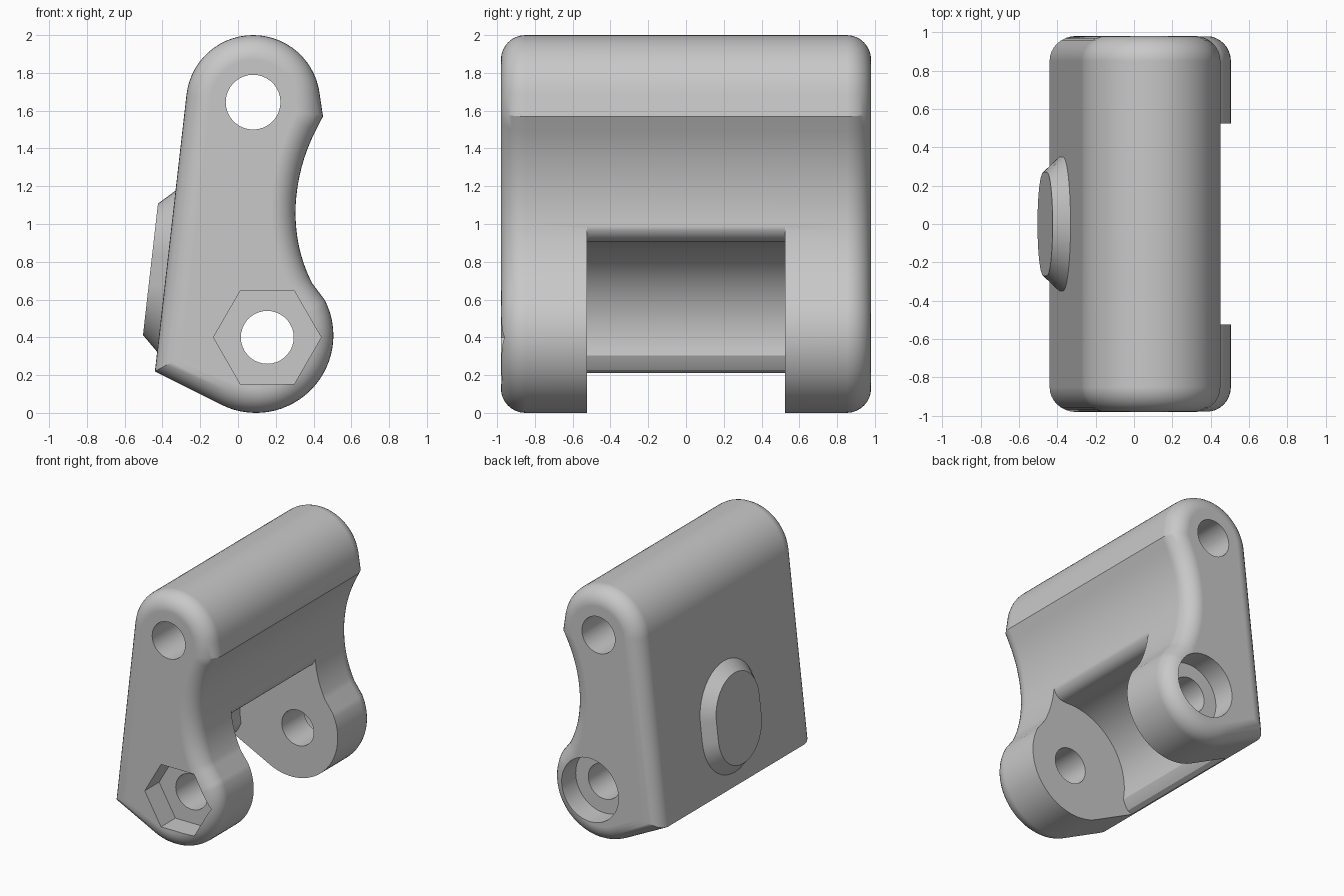
import bpy, bmesh, math
from math import sin, cos, radians
from mathutils import Vector

cube = bpy.data.objects.get("Cube")
if cube:
    bpy.data.objects.remove(cube, do_unlink=True)

HALF, FILLET = 0.98, 0.13
TOP_PIN = (0.08, 1.645)
LOW_PIN = (0.155, 0.40)

grey = bpy.data.materials.new("plain grey")
grey.use_nodes = True
colour = (0.58, 0.58, 0.58, 1)
grey.diffuse_color = colour
grey.node_tree.nodes["Principled BSDF"].inputs["Base Color"].default_value = colour


def arc(centre, r, a0, a1, n):
    """Points on an arc in the xz plane, angles in degrees."""
    angles = [radians(a0 + (a1 - a0) * i / n) for i in range(n + 1)]
    return [Vector((centre[0] + r * cos(a), centre[1] + r * sin(a))) for a in angles]


def inset(pts, d):
    """Mitred inward offset of a clockwise outline."""
    out = []
    for i, p in enumerate(pts):
        e0 = (p - pts[i - 1]).normalized()
        e1 = (pts[(i + 1) % len(pts)] - p).normalized()
        n0, n1 = Vector((e0.y, -e0.x)), Vector((e1.y, -e1.x))
        out.append(p + (n0 + n1) * d / (1 + n0.dot(n1)))
    return out


def loft(name, rows):
    """Closed solid through matching loops of 3D points."""
    bm = bmesh.new()
    loops = [[bm.verts.new(p) for p in row] for row in rows]
    n = len(loops[0])
    for a, b in zip(loops, loops[1:]):
        for i in range(n):
            j = (i + 1) % n
            bm.faces.new((a[i], a[j], b[j], b[i]))
    bm.faces.new(loops[0][::-1])
    bm.faces.new(loops[-1])
    if bm.calc_volume(signed=True) < 0:
        bmesh.ops.reverse_faces(bm, faces=bm.faces)
    mesh = bpy.data.meshes.new(name)
    bm.to_mesh(mesh)
    bm.free()
    mesh.materials.append(grey)
    obj = bpy.data.objects.new(name, mesh)
    bpy.context.collection.objects.link(obj)
    return obj


def at_y(pts, y):
    return [Vector((p.x, y, p.y)) for p in pts]


def prism(name, pts, y0, y1):
    return loft(name, [at_y(pts, y0), at_y(pts, y1)])


def activate(obj):
    bpy.ops.object.select_all(action='DESELECT')
    obj.select_set(True)
    bpy.context.view_layer.objects.active = obj


def cut(obj, cutter):
    cutter.hide_render = True
    mod = obj.modifiers.new("cut", 'BOOLEAN')
    mod.operation = 'DIFFERENCE'
    mod.solver = 'EXACT'
    mod.object = cutter
    activate(obj)
    bpy.ops.object.modifier_apply(modifier=mod.name)
    bpy.data.objects.remove(cutter, do_unlink=True)


def finish(obj):
    activate(obj)
    bpy.ops.object.shade_smooth_by_angle(angle=radians(25))
    mod = obj.modifiers.new("clean shading", 'WEIGHTED_NORMAL')
    mod.keep_sharp = True


# Side outline, clockwise from the back corner
outline = [Vector((-0.44, 0.22))]
outline += arc(TOP_PIN, 0.355, 173.4, 6.6, 28)
outline += [Vector((0.45, 1.57))]
outline += arc((1.28, 1.05), 0.976, 153, 180, 9)
outline += arc((1.105, 1.05), 0.80, 180, 207, 9)[1:]
outline += arc((0.095, 0.41), 0.41, 27, -117, 28)

# Body with rounded end rims
STEPS = 8
rims = []
for i in range(STEPS + 1):
    a = radians(90 * i / STEPS)
    rims.append((FILLET * (1 - sin(a)), HALF - FILLET * (1 - cos(a))))
rows = [at_y(inset(outline, d), -y) for d, y in rims]
rows += [at_y(inset(outline, d), y) for d, y in reversed(rims)]
body = loft("bracket_body", rows)

# Slot between the two lugs, with rounded lips
slot = [Vector((0.9, 1.0))]
slot += arc((0.21, 1.005), 0.10, 0, -90, 8)
slot += arc(LOW_PIN, 0.505, 88, 191, 24)
slot += [Vector(p) for p in ((-0.36, 0.26), (-0.383, 0.227), (-0.42, 0.211),
                             (-0.6, 0.25), (-0.6, -0.3), (0.9, -0.3))]
cut(body, prism("slot_cutter", slot, -0.525, 0.525))

# Pin holes, hex nut pocket at the front, round head pocket at the back
cut(body, prism("top_hole_cutter", arc(TOP_PIN, 0.145, 0, 350, 35), -1.2, 1.2))
cut(body, prism("low_hole_cutter", arc(LOW_PIN, 0.14, 0, 350, 35), -1.2, 1.2))
cut(body, prism("nut_cutter", arc(LOW_PIN, 0.285, 0, 300, 5), -1.2, -HALF + 0.18))
cut(body, prism("head_cutter", arc(LOW_PIN, 0.25, 0, 352.5, 47), HALF - 0.18, 1.2))
finish(body)

# Chamfered oval pad on the sloping back wall
up = Vector((0.113, 0, 0.9936))
normal = Vector((-0.9936, 0, 0.113))
centre = Vector((-0.379, 0, 0.75))


def oval(r, half_straight, height):
    pts = arc((0, half_straight), r, 0, 180, 20) + arc((0, -half_straight), r, 180, 360, 20)
    return [centre + normal * height + Vector((0, p.x, 0)) + up * p.y for p in pts]


pad = loft("back_pad", [oval(0.35, 0.08, -0.02), oval(0.35, 0.08, 0.0), oval(0.27, 0.08, 0.085)])
finish(pad)
